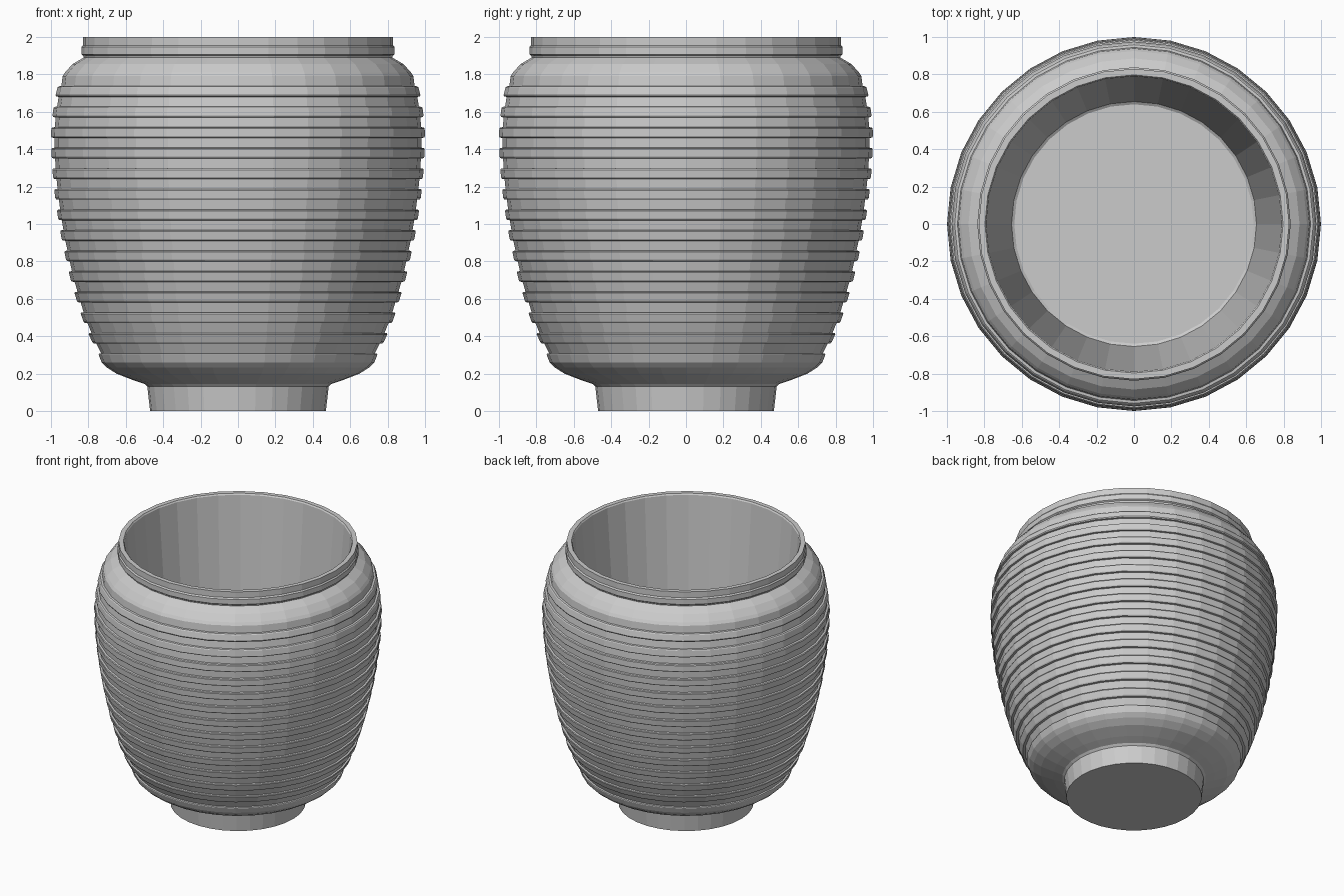
import bpy, bmesh, math

if "Cube" in bpy.data.objects:
    bpy.data.objects.remove(bpy.data.objects["Cube"])

SEGMENTS = 32

# Outer envelope of the ribbed body as (height, radius)
ENVELOPE = [(0.25, 0.725), (0.30, 0.745), (0.39, 0.79), (0.50, 0.835), (0.61, 0.868),
            (0.72, 0.90), (0.83, 0.924), (0.94, 0.947), (1.05, 0.965), (1.16, 0.98),
            (1.27, 0.991), (1.38, 0.998), (1.49, 1.0), (1.60, 0.99), (1.71, 0.972), (1.80, 0.94)]


def radius_at(z):
    for (z0, r0), (z1, r1) in zip(ENVELOPE, ENVELOPE[1:]):
        if z <= z1:
            return r0 + (r1 - r0) * (z - z0) / (z1 - z0)
    return ENVELOPE[-1][1]


def lathe(name, profile):
    """Spin a (radius, height) profile around z; radius 0 closes to a pole."""
    bm = bmesh.new()
    rings = []
    for r, z in profile:
        if r == 0:
            rings.append([bm.verts.new((0, 0, z))] * SEGMENTS)
        else:
            angles = [2 * math.pi * i / SEGMENTS for i in range(SEGMENTS)]
            rings.append([bm.verts.new((r * math.cos(a), r * math.sin(a), z)) for a in angles])
    for low, high in zip(rings, rings[1:]):
        for i in range(SEGMENTS):
            j = (i + 1) % SEGMENTS
            corners = [low[i], low[j], high[j], high[i]]
            bm.faces.new(list(dict.fromkeys(corners)))
    bmesh.ops.recalc_face_normals(bm, faces=bm.faces)
    mesh = bpy.data.meshes.new(name)
    bm.to_mesh(mesh)
    bm.free()
    obj = bpy.data.objects.new(name, mesh)
    bpy.context.collection.objects.link(obj)
    return obj


# Foot and curved underside
profile = [(0, 0), (0.47, 0), (0.485, 0.13), (0.50, 0.145), (0.56, 0.165),
           (0.65, 0.20), (0.70, 0.232)]

# Horizontal ribs with chamfered edges and shallow grooves between
for k in range(14):
    z = 0.28 + 0.11 * k
    if k:
        profile.append((radius_at(z - 0.03) - 0.018, z - 0.03))
        profile.append((radius_at(z - 0.025) - 0.004, z - 0.028))
    profile += [(radius_at(z - 0.02), z - 0.02), (radius_at(z + 0.02), z + 0.02),
                (radius_at(z + 0.026) - 0.004, z + 0.026),
                (radius_at(z + 0.028) - 0.018, z + 0.028)]

# Shoulder and stepped rim
profile += [(0.938, 1.79), (0.925, 1.81), (0.885, 1.855), (0.825, 1.89), (0.828, 1.90),
            (0.838, 1.907), (0.838, 1.945), (0.83, 1.955), (0.83, 2.0), (0.797, 2.0)]

# Hollow inside
profile += [(0.79, 1.99), (0.655, 0.27), (0.64, 0.26), (0, 0.26)]

lathe("ribbed_pot", profile)
